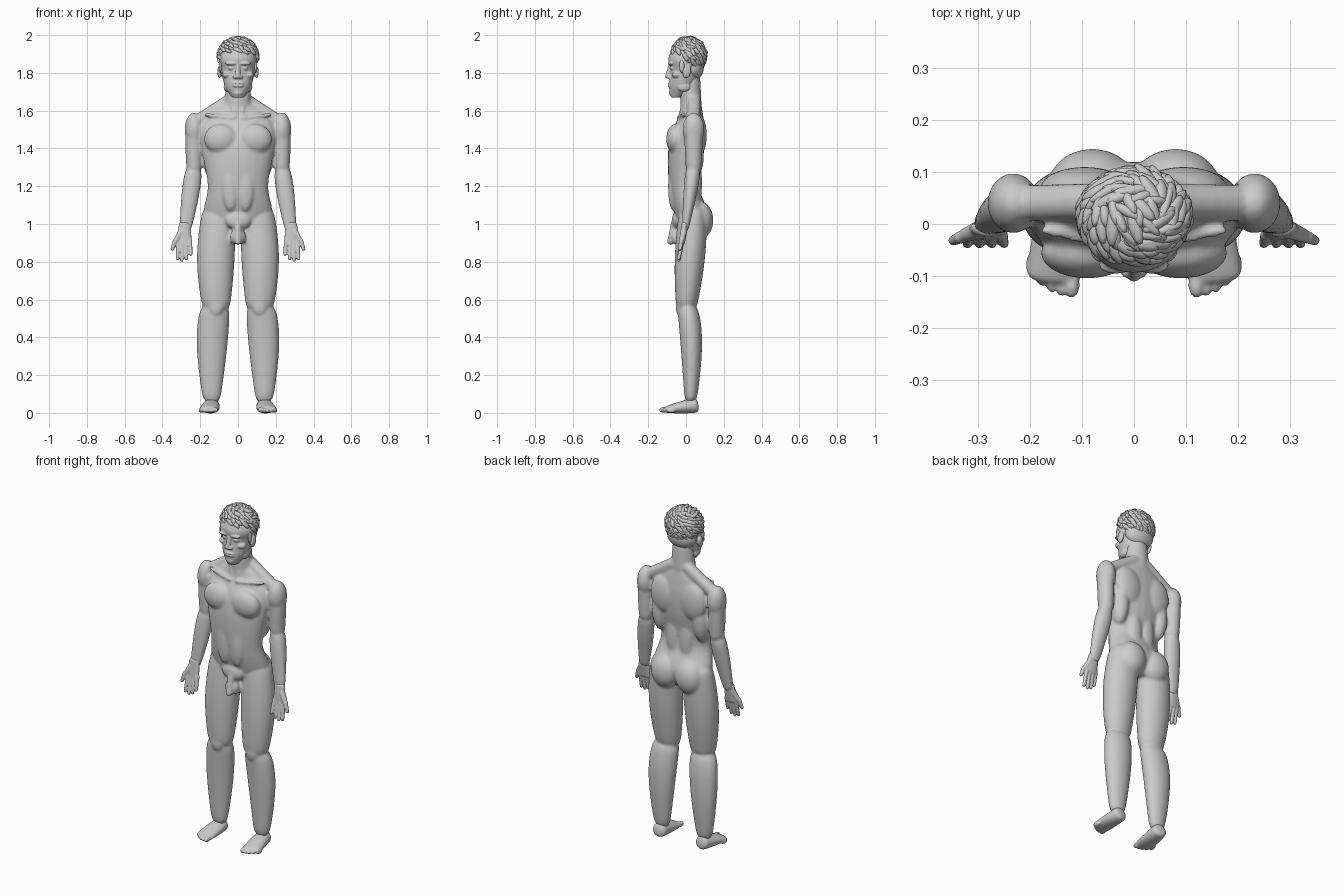
import bpy, bmesh, math, random
from mathutils import Vector, Matrix

random.seed(4)
cube = bpy.data.objects.get("Cube")
if cube:
    bpy.data.objects.remove(cube, do_unlink=True)

UP = Vector((0, 0, 1))
GREY = (.6, .6, .6, 1)
material = bpy.data.materials.new("plain_grey")
material.use_nodes = True
material.diffuse_color = GREY
material.node_tree.nodes["Principled BSDF"].inputs["Base Color"].default_value = GREY


def mix(pair, t):
    return pair[0] + (pair[1] - pair[0]) * t


def skin(bm, rings, axis, sides=24):
    """Join oval rings (centre, half width, half depth) into a closed tube."""
    axis = axis.normalized()
    across = (Vector((1, 0, 0)) - axis * axis.x).normalized()
    along = axis.cross(across)
    loops = []
    for centre, width, depth in rings:
        angles = [math.tau * k / sides for k in range(sides)]
        loops.append([bm.verts.new(centre + across * width * math.cos(a) + along * depth * math.sin(a))
                      for a in angles])
    for low, high in zip(loops, loops[1:]):
        for k in range(sides):
            bm.faces.new((low[k - 1], low[k], high[k], high[k - 1]))
    bm.faces.new(loops[0])
    bm.faces.new(loops[-1])


def trunk(bm, rows, steps=5):
    """Upright form through rows of height, y, half width and half depth."""
    rings = []
    padded = [rows[0], *rows, rows[-1]]
    for before, start, end, after in zip(padded, padded[1:], padded[2:], padded[3:]):
        for step in range(steps):
            t = step / steps
            ease = t * t * (3 - 2 * t)
            row = []
            for a, b, c, d in zip(before, start, end, after):
                # Hermite curve with averaged slopes
                slope_in, slope_out = (c - a) / 2, (d - b) / 2
                row.append(mix((b, c), ease) + t * (1 - t) * ((1 - t) * slope_in - t * slope_out))
            z, y, width, depth = row
            rings.append((Vector((0, y, z)), width, depth))
    z, y, width, depth = rows[-1]
    rings.append((Vector((0, y, z)), width, depth))
    skin(bm, rings, UP)


def limb(bm, start, end, radius, flat=(1, 1), bulge=0, skew=1, bow=(0, 0, 0), steps=20):
    """Round-ended taper with a muscle bulge; skew moves the bulge, bow bends it."""
    start, end = Vector(start), Vector(end)
    rings = []
    for step in range(steps + 1):
        t = (1 - math.cos(math.pi * step / steps)) / 2
        swell = math.sin(math.pi * t ** skew)
        rounding = math.sqrt(max(0, 1 - abs(2 * t - 1) ** 16))
        width = max(.001, (mix(radius, t) + bulge * swell) * rounding)
        rings.append((start.lerp(end, t) + Vector(bow) * swell, width, width * mix(flat, t)))
    skin(bm, rings, end - start)


def blob(bm, centre, size, turn=None, detail=3):
    matrix = Matrix.Translation(centre) @ (turn or Matrix()) @ Matrix.Diagonal((*size, 1))
    bmesh.ops.create_icosphere(bm, subdivisions=detail, radius=1, matrix=matrix)


def finish(bm, name, voxel=None, smoothing=2):
    """Make the object; with a voxel size, mirror its parts and fuse them."""
    bmesh.ops.recalc_face_normals(bm, faces=bm.faces)
    for face in bm.faces:
        face.smooth = True
    mesh = bpy.data.meshes.new(name)
    bm.to_mesh(mesh)
    bm.free()
    mesh.materials.append(material)
    ob = bpy.data.objects.new(name, mesh)
    bpy.context.collection.objects.link(ob)
    if voxel:
        mirror = ob.modifiers.new("mirror", "MIRROR")
        mirror.use_mirror_merge = False
        fuse = ob.modifiers.new("fuse", "REMESH")
        fuse.mode = "VOXEL"
        fuse.voxel_size = voxel
        fuse.use_smooth_shade = True
        soften = ob.modifiers.new("soften", "SMOOTH")
        soften.iterations = smoothing


# Joints of the left side; the mirror gives the right side
hip, knee, ankle = (.1, .04, 1.1), (.115, 0, .53), (.14, .025, .05)
shoulder, elbow, wrist = (.235, .04, 1.56), (.232, .04, 1.27), (.28, -.005, .96)
knuckles = (.287, -.02, .89)

# Torso and neck
body = bmesh.new()
trunk(body, [(.95, .03, .1, .05), (1.05, .03, .18, .09), (1.2, -.01, .16, .08),
             (1.38, 0, .19, .095), (1.5, .015, .2, .085), (1.58, .03, .16, .06),
             (1.64, .03, .07, .05)])
limb(body, (0, .03, 1.52), (0, .02, 1.8), radius=(.08, .06), flat=(.7, .9))

# Chest, shoulder blade, flank, lower back, belly, buttock and groin mound
blob(body, (.09, -.055, 1.45), (.09, .05, .08))
blob(body, (.095, .07, 1.47), (.085, .04, .11))
blob(body, (.135, .035, 1.36), (.05, .06, .13))
blob(body, (.04, .055, 1.22), (.045, .03, .15))
blob(body, (.04, -.07, 1.2), (.045, .025, .13))
blob(body, (.08, .075, 1.02), (.085, .07, .1))
blob(body, (0, -.045, 1.02), (.07, .03, .05))

# Neck slope, collar bone, throat muscle
limb(body, (.02, .045, 1.67), (.22, .04, 1.54), radius=(.035, .035))
limb(body, (.01, -.045, 1.56), (.18, -.01, 1.58), radius=(.01, .01))
limb(body, (.05, .015, 1.73), (.015, -.03, 1.57), radius=(.014, .012))

# Groin
limb(body, (0, -.06, 1.02), (0, -.085, .89), radius=(.017, .019))
blob(body, (.018, -.05, .93), (.024, .03, .04))

# Legs with knee cap and ankle bones
limb(body, hip, knee, radius=(.085, .07), flat=(.85, .75), bulge=.022, bow=(.01, 0, 0))
limb(body, Vector(knee) + UP * .05, ankle, radius=(.07, .045), flat=(.7, .7),
     bulge=.022, skew=.7, bow=(.012, .018, 0))
blob(body, (.115, -.03, .56), (.04, .025, .05))
for side in (-1, 1):
    blob(body, (.14 + side * .038, .02, .11), (.014, .016, .018))

# Arms with shoulder muscle
blob(body, (.232, .04, 1.5), (.05, .058, .09))
limb(body, shoulder, elbow, radius=(.045, .04), flat=(1.1, 1), bulge=.003)
limb(body, Vector(elbow) + UP * .03, wrist, radius=(.04, .031), flat=(.9, .55), bulge=.011, skew=.7)
finish(body, "body", voxel=.008, smoothing=5)

# Hands: palms forward, thumbs outward
hand = bmesh.new()
limb(hand, Vector(wrist) + UP * .05, knuckles, radius=(.031, .042), flat=(.6, .28))
for i in range(4):
    base = Vector((.255 + .02 * i, -.017, .92))
    tip = Vector((base.x + .004 * i - .006, -.04, .8 + .008 * (i - 2) ** 2))
    limb(hand, base, tip, radius=(.012, .009))
thumb_joint = (.33, -.024, .91)
limb(hand, (.295, -.01, .97), thumb_joint, radius=(.018, .013))
limb(hand, Vector(thumb_joint) + UP * .01, (.35, -.033, .86), radius=(.013, .009))
finish(hand, "hands", voxel=.004)

# Feet: a wedge from heel to ball, then a fan of toes
foot = bmesh.new()
limb(foot, (.138, .065, .042), (.155, -.115, .016), radius=(.04, .053), flat=(1, .3), bulge=.003)
for i in range(5):
    thick = .012 if i else .016
    blob(foot, (.12 + .019 * i, -.117 + .0024 * i * i, thick), (thick, .026, thick), detail=2)
finish(foot, "feet", voxel=.005)

# Head
head = bmesh.new()
trunk(head, [(1.67, -.05, .03, .03), (1.73, -.02, .07, .07), (1.82, 0, .09, .083),
             (1.88, 0, .098, .093), (1.97, 0, .05, .05)])
# Chin, nose bridge and nostril
blob(head, (0, -.066, 1.695), (.03, .024, .022))
limb(head, (0, -.08, 1.85), (0, -.1, 1.77), radius=(.01, .014))
blob(head, (.016, -.09, 1.778), (.01, .013, .01))
# Eye, brow, cheek bone and jaw corner
blob(head, (.036, -.07, 1.825), (.017, .015, .012))
blob(head, (.034, -.078, 1.85), (.034, .018, .01))
blob(head, (.058, -.05, 1.79), (.026, .025, .018))
blob(head, (.06, -.01, 1.725), (.016, .035, .025))
# Lips
for height in (1.731, 1.744):
    blob(head, (.01, -.084, height), (.02, .013, .007))
# Ear
blob(head, (.098, .004, 1.805), (.011, .022, .034), Matrix.Rotation(-.2, 4, "X"))
finish(head, "head", voxel=.004)

# Hair: cap and nape
hair = bmesh.new()
crown, reach = Vector((0, .014, 1.89)), Vector((.102, .088, .095))
blob(hair, crown, reach)
blob(hair, (0, .04, 1.83), (.09, .055, .07))
# Locks spread on a spiral, leaving the face and ears bare
count, golden = 190, math.pi * (3 - math.sqrt(5))
for i in range(count):
    height = 1 - 1.75 * (i + .5) / count
    spread = math.sqrt(1 - height * height)
    out = Vector((spread * math.cos(i * golden), spread * math.sin(i * golden), height))
    if (out.y < -.35 and height < .25) or (out.y < .15 and height < -.25):
        continue
    # Sweep round the crown, turning downward on the sides
    jitter = Vector([random.uniform(-.35, .35) for axis in range(3)])
    sweep = UP.cross(out) + Vector((.2, -.3, -.7 * spread)) + jitter
    sweep = (sweep - out * sweep.dot(out)).normalized()
    sweep = (sweep + out * random.uniform(0, .2)).normalized()
    across = out.cross(sweep).normalized()
    turn = Matrix((sweep, across, sweep.cross(across))).transposed().to_4x4()
    size = (random.uniform(.022, .04), random.uniform(.009, .014), .011)
    blob(hair, crown + out * reach, size, turn, detail=2)
# Sideburns
for side in (-1, 1):
    blob(hair, (side * .094, -.022, 1.835), (.008, .014, .035), detail=2)
finish(hair, "hair")
